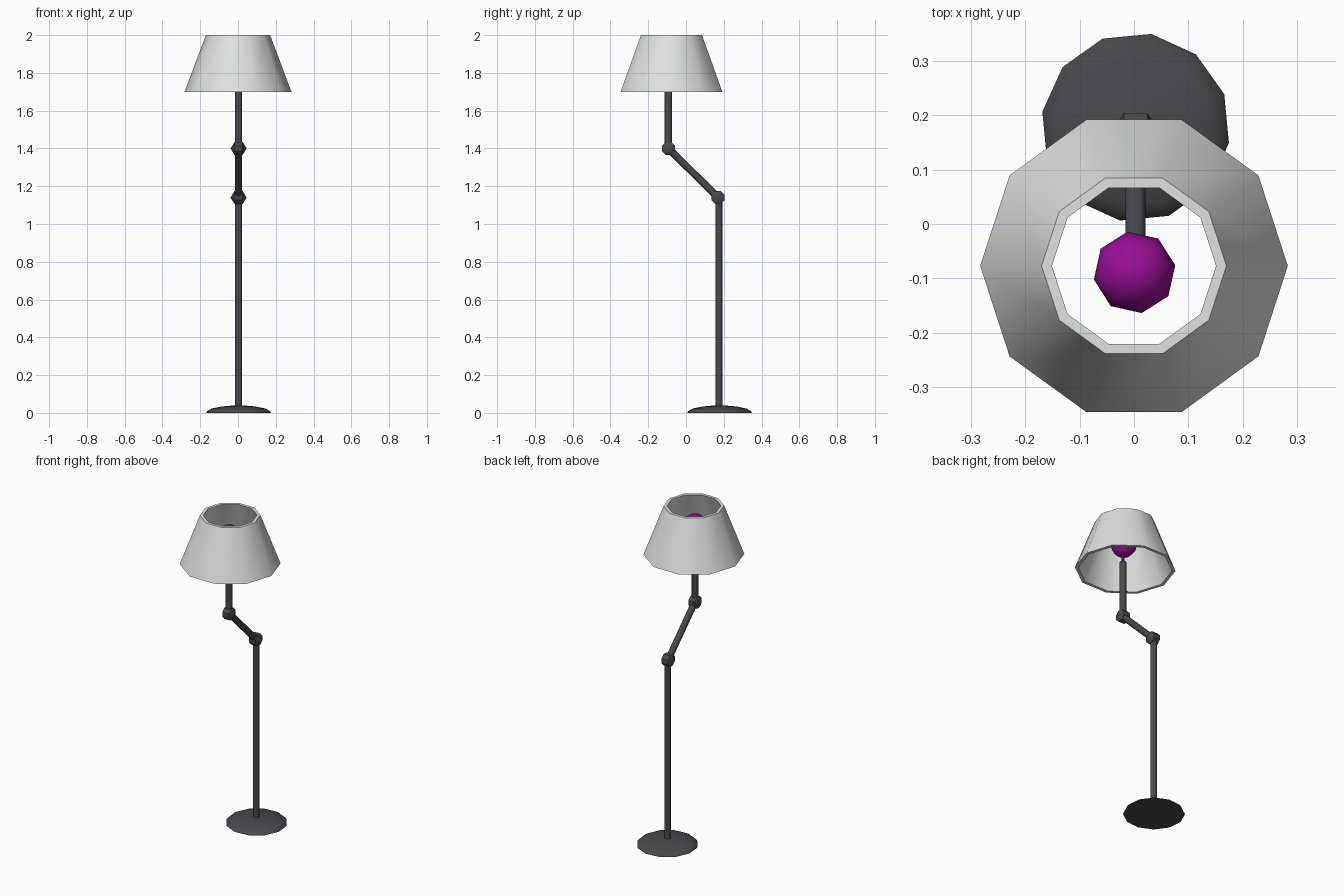
import bpy, bmesh, math
from mathutils import Vector, Matrix

if "Cube" in bpy.data.objects:
    bpy.data.objects.remove(bpy.data.objects["Cube"])


def material(name, rgb):
    m = bpy.data.materials.new(name)
    m.diffuse_color = (*rgb, 1)
    m.use_nodes = True
    m.node_tree.nodes["Principled BSDF"].inputs["Base Color"].default_value = m.diffuse_color
    return m


DARK = material("dark grey metal", (0.066, 0.065, 0.074))
WHITE = material("off white fabric", (0.74, 0.76, 0.74))
PURPLE = material("purple glass", (0.32, 0.004, 0.30))


def make(name, bm, mat, angle):
    bmesh.ops.recalc_face_normals(bm, faces=bm.faces)
    me = bpy.data.meshes.new(name)
    bm.to_mesh(me)
    bm.free()
    me.materials.append(mat)
    ob = bpy.data.objects.new(name, me)
    bpy.context.collection.objects.link(ob)
    bpy.ops.object.select_all(action='DESELECT')
    ob.select_set(True)
    bpy.context.view_layer.objects.active = ob
    bpy.ops.object.shade_smooth_by_angle(angle=math.radians(angle))
    return ob


def lathe(name, profile, sides, centre, mat, turn=0.0, closed=False, angle=40):
    """Turn an (r, z) profile about a vertical axis; open ends get caps."""
    bm = bmesh.new()
    rings = []
    for r, z in profile:
        rings.append([bm.verts.new((centre[0] + r * math.cos(turn + i * math.tau / sides),
                                    centre[1] + r * math.sin(turn + i * math.tau / sides), z))
                      for i in range(sides)])
    pairs = list(zip(rings, rings[1:]))
    if closed:
        pairs.append((rings[-1], rings[0]))
    for a, b in pairs:
        for i in range(sides):
            j = (i + 1) % sides
            bm.faces.new((a[i], a[j], b[j], b[i]))
    if not closed:
        bm.faces.new(rings[0])
        bm.faces.new(rings[-1])
    return make(name, bm, mat, angle)


def rod(name, a, b, r):
    a, b = Vector(a), Vector(b)
    bm = bmesh.new()
    rot = (b - a).to_track_quat('Z', 'Y').to_matrix().to_4x4()
    bmesh.ops.create_cone(bm, cap_ends=True, segments=10, radius1=r, radius2=r,
                          depth=(b - a).length,
                          matrix=Matrix.Translation((a + b) / 2) @ rot)
    return make(name, bm, DARK, 50)


def ball(name, centre, r, segs, rings, rot, mat, angle):
    bm = bmesh.new()
    bmesh.ops.create_uvsphere(bm, u_segments=segs, v_segments=rings, radius=r,
                              matrix=Matrix.Translation(centre) @ rot)
    return make(name, bm, mat, angle)


X = 0.003
FOOT, ELBOW, WRIST, TIP = (X, 0.175, 0.03), (X, 0.17, 1.14), (X, -0.093, 1.40), (X, -0.093, 1.75)

# low domed base
lathe("base", [(0.174, 0), (0.168, 0.01), (0.145, 0.023), (0.09, 0.034), (0.02, 0.04)],
      12, (X, 0.178), DARK, math.radians(20.5))

# pole, slanted arm and upper stem
rod("pole", FOOT, (X, 0.175, 1.14), 0.0195)
rod("arm", ELBOW, WRIST, 0.0195)
rod("stem", WRIST, TIP, 0.0195)

# faceted joints with their axis along x
side = Matrix.Rotation(math.pi / 2, 4, 'Y') @ Matrix.Rotation(math.pi / 8, 4, 'Z')
for name, p in (("lower_joint", ELBOW), ("upper_joint", WRIST)):
    ball(name, p, 0.043, 8, 3, side, DARK, 30)

# bulb with a thin neck
ball("bulb", (0.001, -0.089, 1.865), 0.076, 8, 6,
     Matrix.Rotation(math.radians(10), 4, 'Z'), PURPLE, 50)
lathe("bulb_neck", [(0.007, 1.74), (0.009, 1.80)], 8, (X, -0.092), PURPLE)

# ten-sided hollow shade
lathe("shade", [(0.283, 1.70), (0.170, 2.0), (0.151, 2.0), (0.264, 1.70)],
      10, (0, -0.077), WHITE, closed=True)
